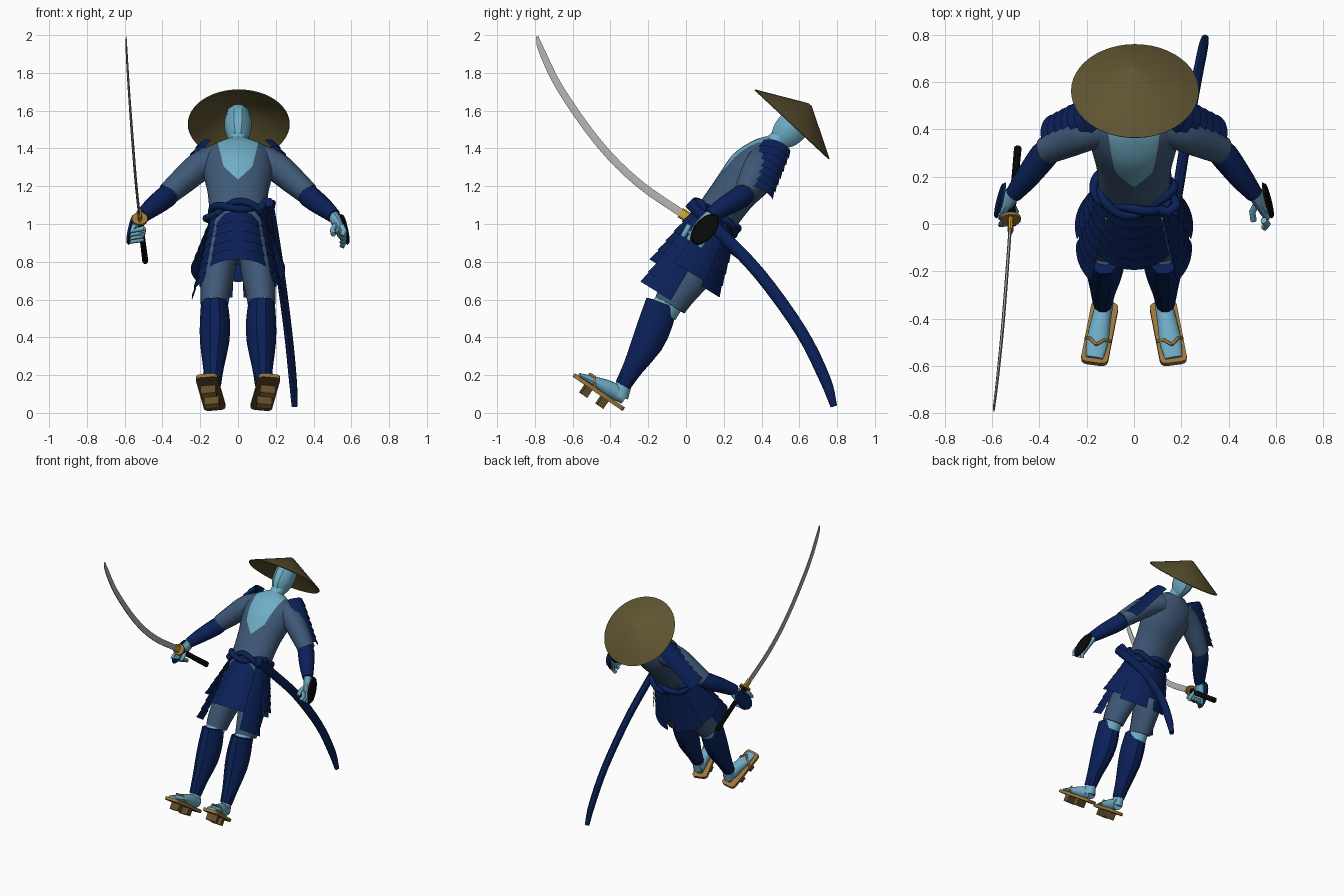
import bpy, bmesh, math
from mathutils import Vector, Matrix

cube = bpy.data.objects.get("Cube")
if cube:
    bpy.data.objects.remove(cube)


def material(name, r, g, b):
    m = bpy.data.materials.new(name)
    m.use_nodes = True
    m.diffuse_color = (r, g, b, 1)
    m.node_tree.nodes["Principled BSDF"].inputs["Base Color"].default_value = (r, g, b, 1)
    return m


SKIN = material("pale blue skin", .16, .42, .56)
ROBE = material("grey blue cloth", .05, .1, .185)
NAVY = material("navy armour", .003, .0145, .097)
STRAW = material("straw", .115, .09, .031)
STEEL = material("steel", .45, .45, .45)
BLACK = material("black", .003, .003, .003)
GOLD = material("gold", .65, .42, .03)
WOOD = material("wood", .33, .18, .045)
DARK = material("dark wood", .12, .075, .024)
made = []


def finish(name, bm, *mats):
    bmesh.ops.recalc_face_normals(bm, faces=bm.faces)
    mesh = bpy.data.meshes.new(name)
    bm.to_mesh(mesh)
    bm.free()
    ob = bpy.data.objects.new(name, mesh)
    bpy.context.collection.objects.link(ob)
    for m in mats:
        mesh.materials.append(m)
    made.append(ob)
    return ob


def smooth_path(keys, steps):
    # Catmull-Rom through the key rings
    k = [Vector(p) for p in keys]
    k = [k[0] * 2 - k[1]] + k + [k[-1] * 2 - k[-2]]
    out = []
    for a, b, c, d in zip(k, k[1:], k[2:], k[3:]):
        for i in range(steps):
            t = i / steps
            out.append((b * 2 + (c - a) * t + (a * 2 - b * 5 + c * 4 - d) * t * t
                        + (b * 3 - a - c * 3 + d) * t ** 3) / 2)
    return out + [k[-2]]


def loft(name, keys, mat, sides=16, steps=3, done=True):
    # rings of (x, y, z, half width, half depth) swept along their path
    path = smooth_path(keys, steps)
    pts = [Vector(p[:3]) for p in path]
    bm = bmesh.new()
    rings = []
    for i, p in enumerate(path):
        t = (pts[min(i + 1, len(pts) - 1)] - pts[max(i - 1, 0)]).normalized()
        s = Vector((1, 0, 0))
        s = (s - t * t.x).normalized()
        f = t.cross(s)
        angs = [math.tau * j / sides for j in range(sides)]
        rings.append([bm.verts.new(pts[i] + s * p[3] * math.cos(a) + f * p[4] * math.sin(a)) for a in angs])
    for r, q in zip(rings, rings[1:]):
        for j in range(sides):
            n = (j + 1) % sides
            bm.faces.new((r[j], r[n], q[n], q[j]))
    bm.faces.new(rings[0])
    bm.faces.new(rings[-1])
    return finish(name, bm, mat) if done else bm


def tube(name, points, radius, mat, cyclic=False):
    cu = bpy.data.curves.new(name, "CURVE")
    cu.dimensions = "3D"
    cu.bevel_depth, cu.bevel_resolution, cu.use_fill_caps = radius, 2, True
    sp = cu.splines.new("POLY")
    sp.points.add(len(points) - 1)
    for q, p in zip(sp.points, points):
        q.co = (*p, 1)
    sp.use_cyclic_u = cyclic
    cu.materials.append(mat)
    ob = bpy.data.objects.new(name, cu)
    bpy.context.collection.objects.link(ob)


def frame(origin, along, up):
    # matrix with y along, z close to up
    y = Vector(along).normalized()
    x = y.cross(Vector(up)).normalized()
    m = Matrix((x, y, x.cross(y))).transposed().to_4x4()
    m.translation = origin
    return m


def lames(name, origin, down, out, length, r0, r1, half, rows):
    # overlapping curved armour rows that flare away from an axis
    d = Vector(down).normalized()
    o = Vector(out)
    o = (o - d * o.dot(d)).normalized()
    s = d.cross(o)
    bm = bmesh.new()
    for i in range(rows):
        strips = []
        for u, extra in ((i / rows, 0), ((i + 1) / rows, .01)):
            r = r0 + (r1 - r0) * u + extra
            angs = [math.radians(half) * (j / 5 - 1) for j in range(11)]
            strips.append([bm.verts.new(Vector(origin) + d * (length * u + extra)
                                        + (o * math.cos(a) + s * math.sin(a)) * r) for a in angs])
        for j in range(10):
            bm.faces.new((strips[0][j], strips[0][j + 1], strips[1][j + 1], strips[1][j]))
    bmesh.ops.solidify(bm, geom=bm.faces[:], thickness=.01)
    finish(name, bm, NAVY)


def box(name, mtx, size, mat, under, bevel=0):
    bm = bmesh.new()
    bmesh.ops.create_cube(bm, size=1, matrix=Matrix.Diagonal((*size, 1)))
    if bevel:
        uprights = [e for e in bm.edges if abs(e.verts[0].co.z - e.verts[1].co.z) > size[2] / 2]
        bmesh.ops.bevel(bm, geom=uprights, offset=bevel, segments=3, affect="EDGES", profile=.5)
    for f in bm.faces:
        f.normal_update()
        f.material_index = int(f.normal.z < -.5)
    bm.transform(mtx)
    finish(name, bm, mat, under)


def disc(name, mtx, rx, ry, depth, mat, top=1):
    bm = bmesh.new()
    bmesh.ops.create_cone(bm, cap_ends=True, segments=24, radius1=1, radius2=top, depth=depth)
    bm.transform(mtx @ Matrix.Diagonal((rx, ry, 1, 1)))
    finish(name, bm, mat)


# Robe with an open skin neckline, cut along slanted planes (slope, height where the sides meet)
bm = loft("robe", [(0, .04, .84, .15, .11), (0, .15, 1.02, .15, .115), (0, .25, 1.16, .16, .12),
                   (0, .35, 1.28, .185, .135), (0, .425, 1.375, .175, .1), (0, .47, 1.43, .07, .055)],
          ROBE, 32, 4, False)
neckline = ((1.1, 1.235), (.25, 1.0))
for slope, low in neckline:
    for side in (-1, 1):
        bmesh.ops.bisect_plane(bm, geom=bm.verts[:] + bm.edges[:] + bm.faces[:],
                               plane_co=(0, 0, low), plane_no=(side, 0, -slope))
for f in bm.faces:
    c = f.calc_center_median()
    ahead = (c.y - .35) * -.79 + (c.z - 1.28) * .61
    f.material_index = int(ahead > 0 and all(abs(c.x) < k * (c.z - low) for k, low in neckline))
finish("robe", bm, ROBE, SKIN)

# Head and neck
loft("neck", [(0, .43, 1.39, .06, .055), (0, .48, 1.44, .05, .05), (0, .54, 1.49, .05, .055)], SKIN)
loft("head", [(0, .49 + .68 * s, 1.435 + .73 * s, w, d) for s, w, d in
              ((0, .042, .055), (.05, .062, .082), (.12, .073, .09), (.2, .064, .075), (.235, .035, .04))],
     SKIN, 10, 2)

# Straw hat
bm = bmesh.new()
bmesh.ops.create_cone(bm, cap_ends=False, segments=48, radius1=.27, radius2=.012, depth=.14)
bmesh.ops.holes_fill(bm, edges=[e for e in bm.edges if all(v.co.z > 0 for v in e.verts)])
bmesh.ops.recalc_face_normals(bm, faces=bm.faces)
bmesh.ops.solidify(bm, geom=bm.faces[:], thickness=.006)
bm.transform(frame((.004, .61, 1.58), (0, -.73, .68), (0, .68, .73)))
finish("hat", bm, STRAW)

# Twisted rope belt with a knot
AXIS, FRONT = Vector((0, .55, .835)), Vector((0, -.835, .55))
for k in range(2):
    rope = []
    for i in range(72):
        a = math.tau * i / 72
        tw = 3 * a + k * math.pi
        grow = .014 * math.cos(tw)
        rope.append(Vector((0, .155, 1.03)) + Vector((1, 0, 0)) * (.155 + grow) * math.cos(a)
                    + FRONT * (.125 + grow) * math.sin(a) + AXIS * .024 * math.sin(tw))
    tube("belt_strand", rope, .02, NAVY, True)
tube("belt_knot", [(.11, .06, 1.08), (.15, .05, 1.12), (.18, .08, 1.11), (.17, .12, 1.05), (.12, .06, 1.07)],
     .022, NAVY)

# Skirt of hanging armour panels
HIP, DOWN = (0, .14, 1.0), (0, -.53, -.85)
lames("front_skirt", HIP, DOWN, FRONT, .325, .125, .175, 54, 5)
lames("back_skirt", HIP, DOWN, -FRONT, .22, .13, .2, 35, 4)
for side in (-1, 1):
    X = Vector((side, 0, 0))
    lames("side_skirt", HIP, DOWN, X + FRONT * .32, .45, .15, .235, 24, 7)
    lames("hip_skirt", HIP, DOWN, X - FRONT * .15, .27, .15, .24, 24, 5)
    lames("rear_side_skirt", HIP, DOWN, X * .65 - FRONT, .3, .14, .23, 26, 5)

for side, word in ((-1, "right"), (1, "left")):
    def sided(keys):
        return [(side * p[0], *p[1:]) for p in keys]

    # Legs
    loft(word + "_thigh", sided([(.08, .1, .92, .08, .11), (.102, .03, .76, .088, .12),
                                 (.12, -.045, .64, .08, .1), (.125, -.085, .57, .072, .088)]), ROBE)
    loft(word + "_knee", sided([(.125, -.06, .62, .06, .07), (.122, -.12, .54, .065, .08)]), SKIN)
    loft(word + "_shin_guard", sided([(.125, -.127, .585, .07, .09), (.122, -.16, .48, .08, .095),
                                      (.124, -.205, .37, .077, .088), (.13, -.28, .24, .055, .058),
                                      (.132, -.335, .145, .042, .045)]), NAVY, 10, 2)
    # Feet on raised sandals
    loft(word + "_ankle", sided([(.132, -.32, .18, .035, .04), (.13, -.35, .085, .038, .045)]), SKIN)
    loft(word + "_foot", sided([(.122, -.325, .085, .036, .04), (.14, -.41, .13, .042, .042),
                                (.155, -.5, .172, .046, .024), (.167, -.565, .2, .036, .011)]), SKIN)
    base = frame((side * .145, -.462, .11), (side * .05, -.255, .175), (0, .57, .82))
    box(word + "_sandal", base, (.115, .315, .022), WOOD, DARK, .025)
    for y in (-.045, .06):
        box(word + "_sandal_tooth", base @ Matrix.Translation((0, y, -.035)), (.08, .04, .05), DARK, WOOD)
    for e in (-1, 1):
        tube(word + "_strap", [base @ Vector(p) for p in
                               ((0, .095, .052), (e * .03, .068, .055), (e * .052, .04, .01))], .007, WOOD)

    # Arms
    loft(word + "_sleeve", sided([(.1, .42, 1.345, .08, .085), (.2, .39, 1.305, .078, .085),
                                  (.29, .35, 1.23, .07, .075), (.37, .31, 1.16, .06, .06)]), ROBE)
    loft(word + "_forearm", sided([(.345, .325, 1.18, .05, .052), (.385, .285, 1.14, .06, .06),
                                   (.45, .2, 1.09, .052, .052), (.51, .125, 1.04, .036, .04)]), NAVY, 12)
    lames(word + "_shoulder_guard", (side * .11, .475, 1.39), (.56 * side, -.34, -.76),
          (side * .8, .15, .55), .33, .09, .105, 58, 7)
    # Hand with an oval back plate
    loft(word + "_hand", sided([(.5, .14, 1.05, .03, .035), (.53, .105, .995, .028, .05),
                                (.548, .075, .95, .024, .05)]), SKIN, 12)
    disc(word + "_hand_plate", frame((side * .567, .1, .972), (side * .045, -.14, -.16), (side, .15, .1)),
         .055, .1, .012, BLACK if side > 0 else NAVY, .9)
    tube(word + "_thumb", sided([(.52, .09, 1.0), (.5, .05, .97), (.505, .015, .945)]), .014, SKIN)
    for i in range(4):
        y, z = .105 - .03 * i, .915 + .019 * i
        tip = (.55, y - .03, z - .035) if side > 0 else (.5, y - .01, z + .005)
        tube(word + "_finger", sided([(.548, y, z + .02), (.563, y - .015, z - .01), tip]), .0145, SKIN)

# Curved sword held in the right hand
loft("blade", [(-.521, .01, 1.035, .007, .024), (-.54, -.25, 1.215, .007, .024), (-.557, -.46, 1.425, .007, .023),
               (-.578, -.665, 1.715, .006, .022), (-.59, -.765, 1.92, .005, .019),
               (-.592, -.788, 1.993, .002, .007)], STEEL, 6, 4)
loft("blade_collar", [(-.522, -.03, 1.06, .012, .028), (-.52, .02, 1.03, .012, .028)], GOLD, 8, 1)
disc("sword_guard", frame((-.52, .022, 1.026), (1, 0, 0), (.03, .3, -.23)), .04, .042, .014, WOOD)
loft("sword_grip", [(-.52, .02, 1.028, .016, .021), (-.505, .17, .915, .015, .019),
                    (-.491, .32, .805, .016, .021)], BLACK, 10)

# Scabbard on the left hip
loft("scabbard", [(.165, .02, 1.115, .022, .033), (.19, .17, .965, .023, .033), (.225, .39, .735, .023, .033),
                  (.265, .61, .43, .022, .032), (.29, .735, .18, .021, .03), (.3, .783, .035, .016, .018)],
     NAVY, 12, 4)

# Smooth rounded parts while keeping sharp edges
bpy.ops.object.select_all(action="DESELECT")
for ob in made:
    ob.select_set(True)
bpy.context.view_layer.objects.active = made[0]
bpy.ops.object.shade_smooth_by_angle(angle=math.radians(35))
